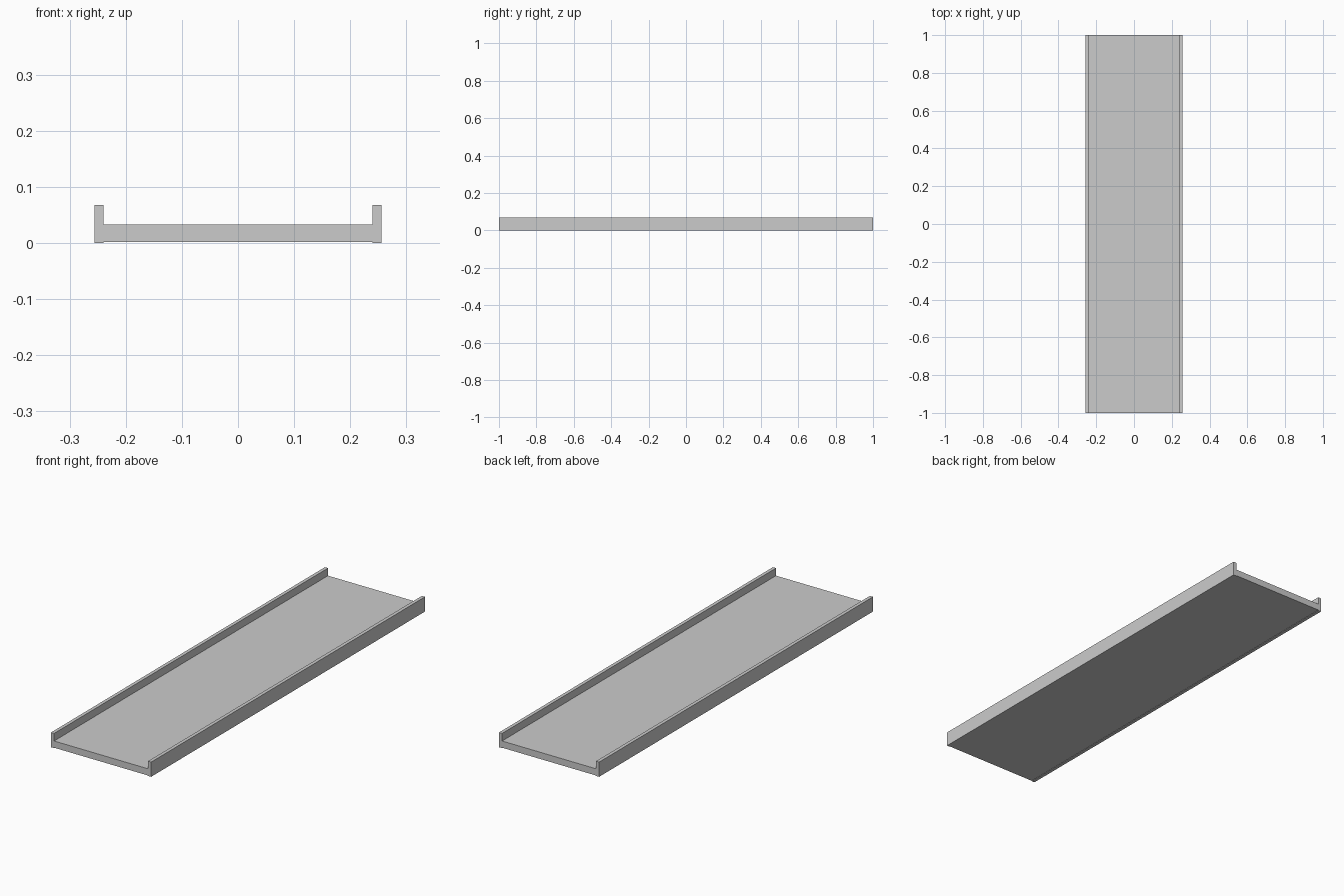
import bpy

if "Cube" in bpy.data.objects:
    bpy.data.objects.remove(bpy.data.objects["Cube"])

HALF_LEN = 1.0      # half length along y
OUTER = 0.256       # outer face of the side rails
INNER = 0.24        # inner face of the side rails
RAIL_TOP = 0.068
DECK_TOP, DECK_BOTTOM = 0.033, 0.002


def box(name, x0, x1, z0, z1):
    """Full-length box spanning the given x and z ranges."""
    bpy.ops.mesh.primitive_cube_add(size=1, location=(0, 0, 0))
    ob = bpy.context.object
    ob.name = name
    for v in ob.data.vertices:
        v.co.x = x1 if v.co.x > 0 else x0
        v.co.y = HALF_LEN if v.co.y > 0 else -HALF_LEN
        v.co.z = z1 if v.co.z > 0 else z0
    return ob


# Flat deck, its underside slightly raised between the rails
box("deck", -INNER, INNER, DECK_BOTTOM, DECK_TOP)

# Side rails, one modelled and mirrored across x
rail = box("side_rails", INNER, OUTER, 0.0, RAIL_TOP)
mirror = rail.modifiers.new("mirror", "MIRROR")
mirror.use_axis = (True, False, False)
mirror.use_mirror_merge = False
